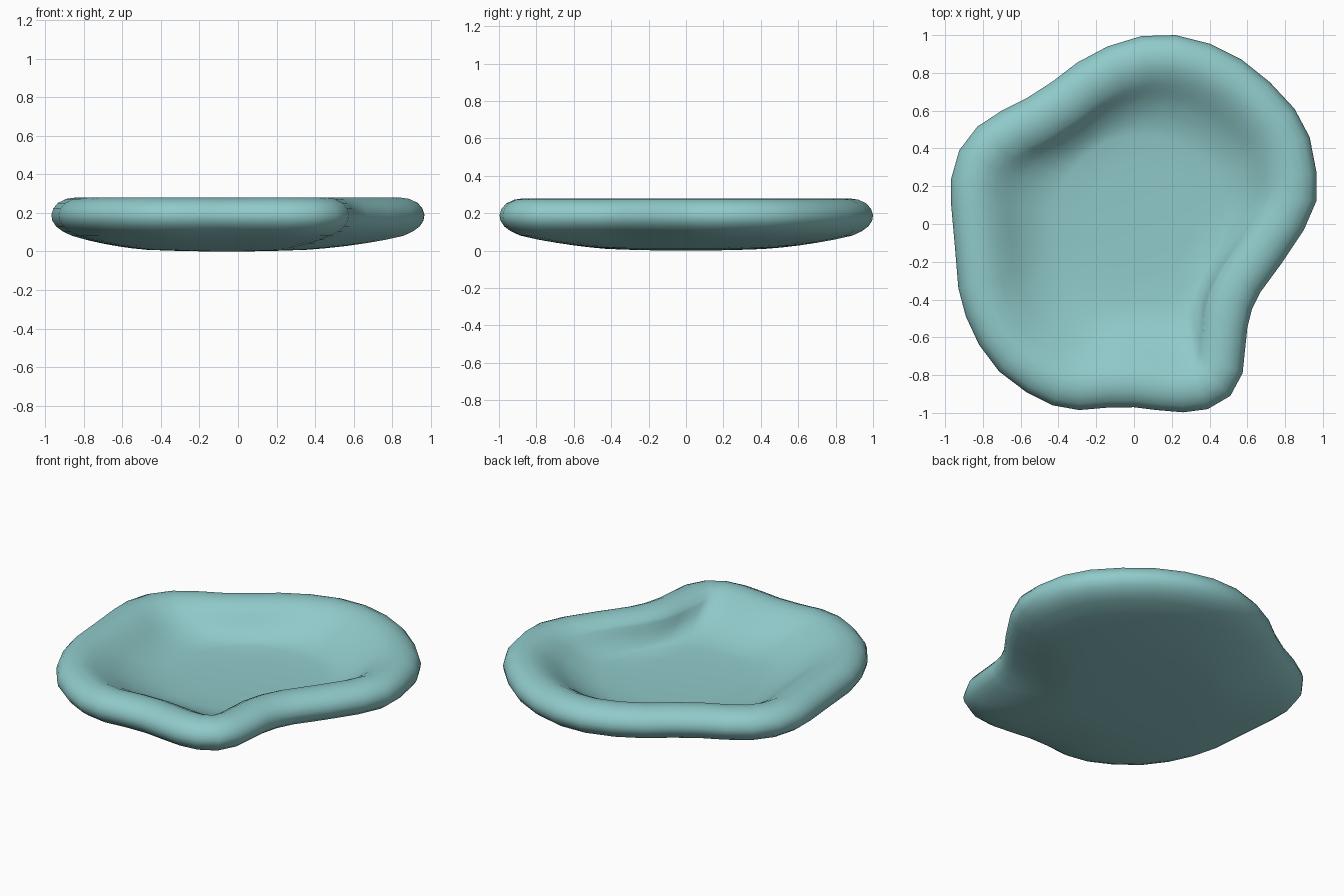
import bpy, bmesh
from mathutils import Vector

if "Cube" in bpy.data.objects:
    bpy.data.objects.remove(bpy.data.objects["Cube"])

# Irregular outline of the dish, seen from above (counter-clockwise)
OUTLINE = [(.967, .27), (.93, .46), (.85, .61), (.72, .75), (.57, .87), (.40, .955),
           (.22, 1.0), (.04, .995), (-.14, .94), (-.30, .855), (-.43, .755), (-.57, .665),
           (-.70, .60), (-.83, .515), (-.925, .39), (-.968, .24), (-.968, .10), (-.95, -.10),
           (-.93, -.34), (-.89, -.49), (-.82, -.64), (-.715, -.78), (-.57, -.89), (-.43, -.96),
           (-.29, -.985), (-.14, -.972), (0, -.97), (.12, -.985), (.26, -.997), (.39, -.98),
           (.51, -.91), (.575, -.79), (.60, -.55), (.625, -.45), (.67, -.36), (.78, -.21),
           (.90, -.03), (.965, .12)]
# Round middle of each side: centre, radius, centre height
FLOOR = (Vector((.03, .03)), .44, .088)
BASE = (Vector((-.06, 0)), .42, 0)
# Rim cross-section: (inward offset from outline, height)
RIM_TOP = [(0, .19), (.01, .222), (.035, .252), (.08, .273), (.13, .28), (.185, .27), (.235, .245)]
RIM_UNDER = [(.005, .160), (.025, .130), (.06, .104), (.11, .081)]
# Walls blending from the rim into the round middle: (blend, height)
WALL = [(.1, .226), (.2, .204), (.3, .182), (.4, .162), (.6, .130), (.8, .108), (1, .097)]
UNDER = [(.2, .059), (.4, .042), (.6, .028), (.8, .017), (1, .009)]

pts = [Vector(p) for p in OUTLINE]
n = len(pts)

# Inward normals, lightly smoothed so the offset rings stay even
normals = []
for i in range(n):
    t = (pts[(i + 1) % n] - pts[i - 1]).normalized()
    normals.append(Vector((-t.y, t.x)))
for _ in range(2):
    normals = [(normals[i - 1] + 2 * normals[i] + normals[(i + 1) % n]).normalized() for i in range(n)]

bm = bmesh.new()


def offset_pts(d):
    return [p + nor * d for p, nor in zip(pts, normals)]


def ring(points, z):
    return [bm.verts.new((p.x, p.y, z)) for p in points]


def half(rim, wall, middle):
    """Rings from the rim edge to the middle of one side."""
    centre, radius, zc = middle
    rings = [ring(offset_pts(d), z) for d, z in rim]
    start = offset_pts(rim[-1][0])
    end = [centre + (p - centre).normalized() * radius for p in pts]
    rings += [ring([a.lerp(b, t) for a, b in zip(start, end)], z) for t, z in wall]
    z1 = wall[-1][1]
    for s in (.66, .33):
        rings.append(ring([centre + (p - centre) * s for p in end], zc + (z1 - zc) * s * s))
    return rings, bm.verts.new((centre.x, centre.y, zc))


# Underside, rim and inner floor joined as one closed skin
top, top_mid = half(RIM_TOP, WALL, FLOOR)
under, under_mid = half(RIM_UNDER, UNDER, BASE)
rings = under[::-1] + top
for a, b in zip(rings, rings[1:]):
    for i in range(n):
        j = (i + 1) % n
        bm.faces.new((a[i], a[j], b[j], b[i]))
for r, c in ((rings[0], under_mid), (rings[-1], top_mid)):
    for i in range(n):
        bm.faces.new((r[i], r[(i + 1) % n], c))
bmesh.ops.recalc_face_normals(bm, faces=bm.faces)
for f in bm.faces:
    f.smooth = True

mesh = bpy.data.meshes.new("dish")
bm.to_mesh(mesh)
bm.free()
dish = bpy.data.objects.new("dish", mesh)
bpy.context.collection.objects.link(dish)

# Single pale teal colour
teal = bpy.data.materials.new("pale teal")
teal.diffuse_color = (.28, .59, .59, 1)
teal.use_nodes = True
teal.node_tree.nodes["Principled BSDF"].inputs["Base Color"].default_value = teal.diffuse_color
mesh.materials.append(teal)
